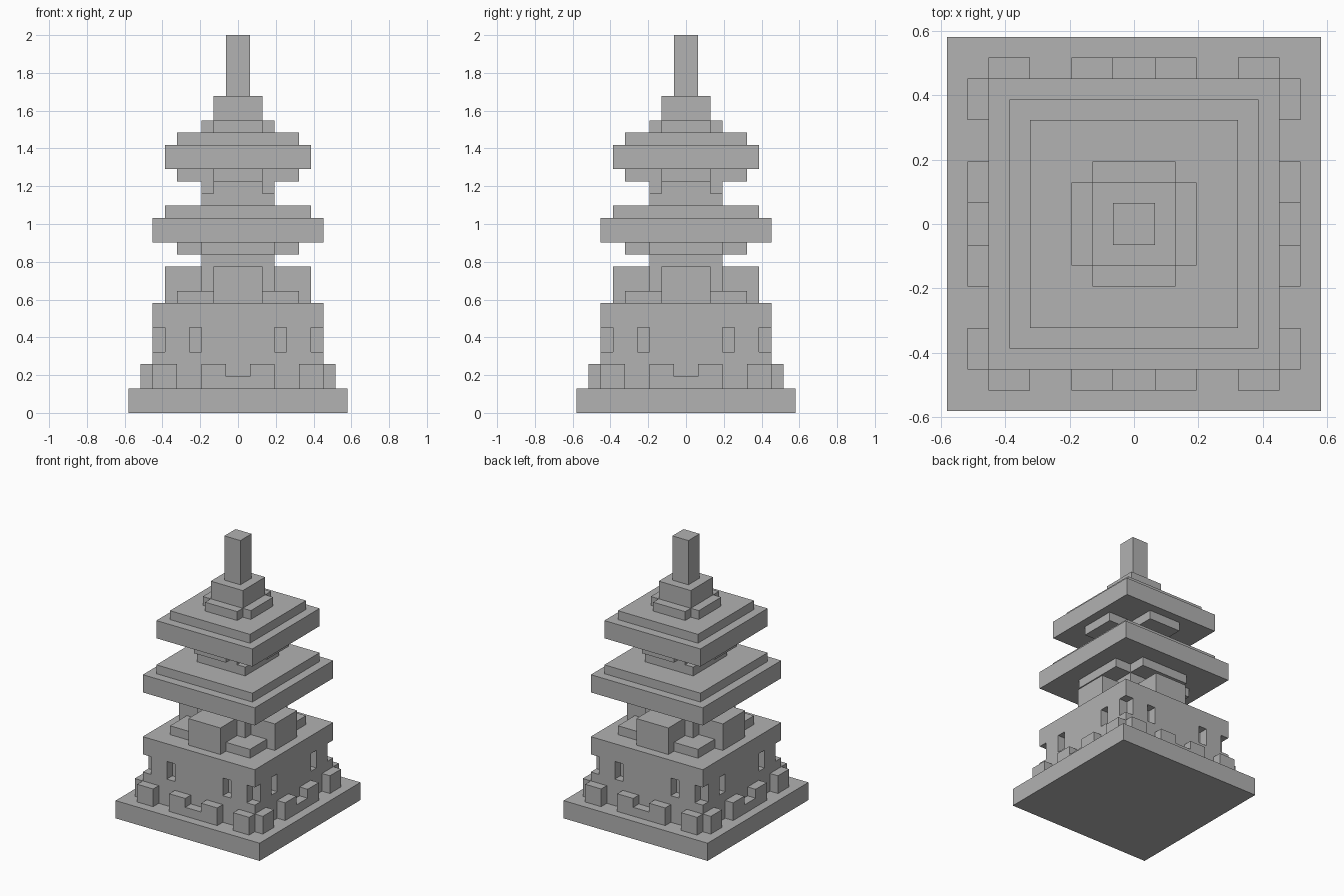
import bpy, bmesh
from math import pi
from mathutils import Matrix

cube = bpy.data.objects.get("Cube")
if cube:
    bpy.data.objects.remove(cube, do_unlink=True)

U = 2 / 31  # size of one building block

stone = bpy.data.materials.new("grey_stone")
stone.use_nodes = True
stone.diffuse_color = (0.445, 0.445, 0.445, 1)
stone.node_tree.nodes["Principled BSDF"].inputs["Base Color"].default_value = stone.diffuse_color


def prism(bm, outline, z0, z1):
    """Extrude a flat outline, in block units, from z0 to z1."""
    face = bm.faces.new([bm.verts.new((x * U, y * U, z0 * U)) for x, y in outline])
    up = bmesh.ops.extrude_face_region(bm, geom=[face])["geom"]
    top = [v for v in up if isinstance(v, bmesh.types.BMVert)]
    bmesh.ops.translate(bm, verts=top, vec=(0, 0, (z1 - z0) * U))


def rect(x0, x1, y0, y1):
    return [(x0, y0), (x1, y0), (x1, y1), (x0, y1)]


def square(h):
    return rect(-h, h, -h, h)


def cross(w, h):
    """Plus-shaped outline: arms of half width w reaching out to h."""
    corner = [(w, -h), (w, -w), (h, -w)]
    pts = []
    for _ in range(4):
        pts += corner
        corner = [(-y, x) for x, y in corner]
    return pts


def build(name, prisms, sides=1):
    """Make one object from prisms, repeated around the tower on each side."""
    bm = bmesh.new()
    for i in range(sides):
        old = set(bm.verts)
        for outline, z0, z1 in prisms:
            prism(bm, outline, z0, z1)
        new = [v for v in bm.verts if v not in old]
        bmesh.ops.rotate(bm, verts=new, matrix=Matrix.Rotation(i * pi / 2, 3, "Z"))
    bmesh.ops.recalc_face_normals(bm, faces=bm.faces)
    mesh = bpy.data.meshes.new(name)
    bm.to_mesh(mesh)
    bm.free()
    mesh.materials.append(stone)
    obj = bpy.data.objects.new(name, mesh)
    bpy.context.collection.objects.link(obj)
    return obj


# Plinth and hall
build("plinth", [(square(9), 0, 2)])
hall = build("hall", [(square(7), 2, 9)])

# Window slots and corner recesses cut into the hall
cutter = build("window_cutter", [(rect(-4, -3, -8, -6), 5, 7),
                                 (rect(3, 4, -8, -6), 5, 7),
                                 (rect(6, 8, -8, -6), 5, 7)], 4)
cutter.hide_render = True
cut = hall.modifiers.new("windows", "BOOLEAN")
cut.operation = "DIFFERENCE"
cut.solver = "EXACT"
cut.object = cutter
bpy.context.view_layer.update()
carved = bpy.data.meshes.new_from_object(hall.evaluated_get(bpy.context.evaluated_depsgraph_get()))
hall.modifiers.clear()
hall.data = carved
bpy.data.objects.remove(cutter, do_unlink=True)

# Low wall around the hall: corner blocks and a notched middle on each side
notched = [(rect(-3, 3, -8, -7), 2, 3), (rect(-3, -1, -8, -7), 3, 4), (rect(1, 3, -8, -7), 3, 4)]
build("corner_blocks", [(rect(-7, -5, -8, -7), 2, 4), (rect(5, 7, -8, -7), 2, 4)], 4)
build("notched_walls", notched, 4)

# Second storey
build("terrace", [(square(5), 9, 10)])
build("lower_core", [(square(3), 9, 13)])
build("dormers", [(rect(-2, 2, -6, -3), 9, 12)], 4)
build("lower_brackets", [(cross(3, 5), 13, 14)])
build("lower_roof", [(square(7), 14, 16), (square(6), 16, 17)])

# Third storey
build("upper_core", [(square(3), 17, 18), (cross(2, 3), 18, 19)])
build("upper_brackets", [(cross(2, 5), 19, 20)])
build("upper_roof", [(square(6), 20, 22), (square(5), 22, 23)])

# Finial
build("finial_foot", [(cross(2, 3), 23, 24)])
build("finial_block", [(square(2), 24, 26)])
build("spire", [(square(1), 26, 31)])
